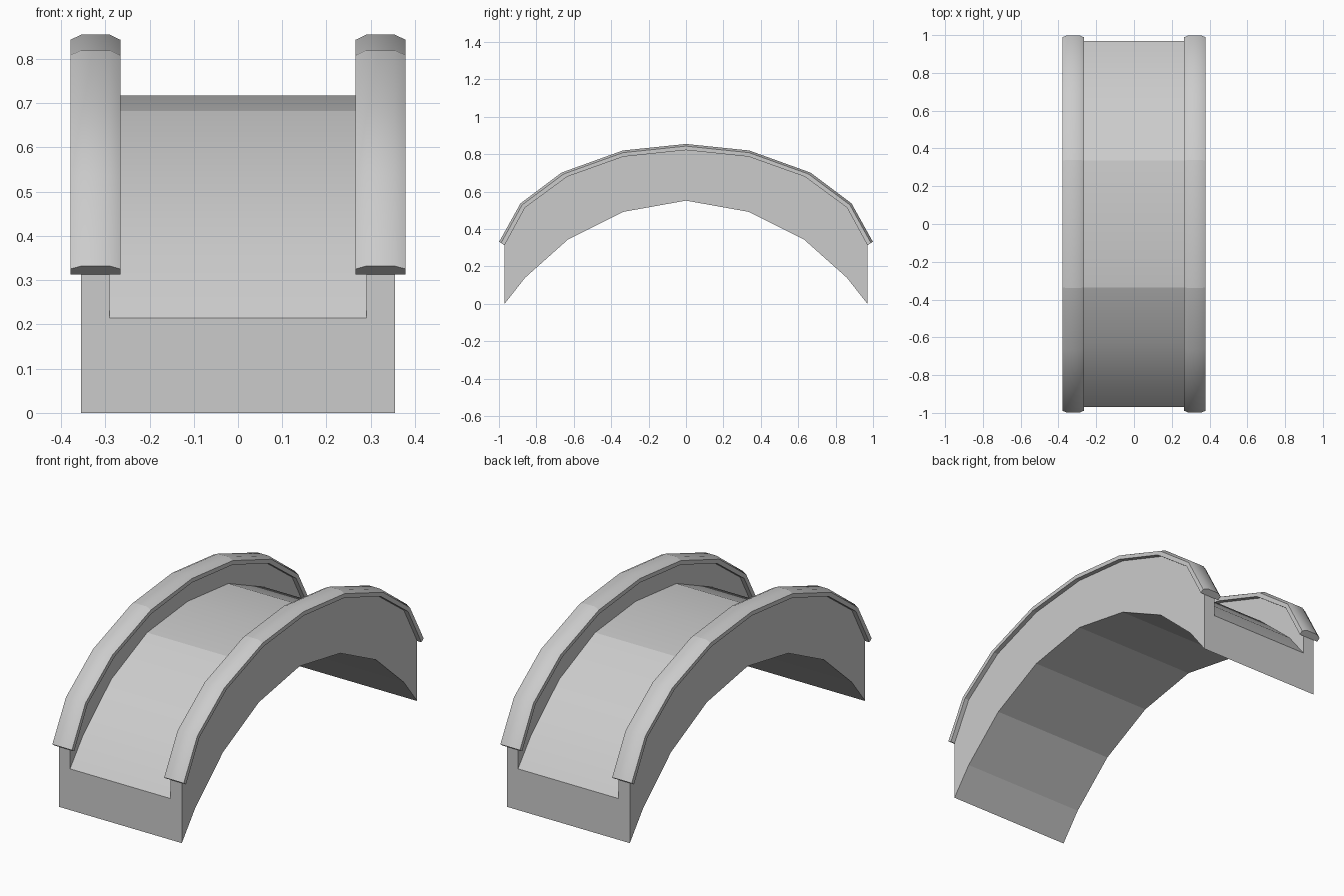
import bpy, bmesh, math

if "Cube" in bpy.data.objects:
    bpy.data.objects.remove(bpy.data.objects["Cube"])

# Half profiles from crown to bank: (y, z)
SOFFIT = [(0, .552), (.335, .492), (.63, .345), (.86, .14), (.97, 0)]
DECK = [(0, .718), (.335, .683), (.63, .552), (.86, .352), (.97, .215)]
WALL = [(0, .822), (.335, .787), (.635, .68), (.86, .515), (.97, .313)]
CAP = [(0, .855), (.338, .82), (.665, .702), (.885, .537), (.999, .332)]


def lerp(a, b, t):
    return [(p[0] + (q[0] - p[0]) * t, p[1] + (q[1] - p[1]) * t) for p, q in zip(a, b)]


def full(half):
    return [(-y, z) for y, z in reversed(half[1:])] + half


def loft(name, section):
    """Join a closed cross-section of (x, half profile) along the arch."""
    columns = [(x, full(h)) for x, h in section]
    bm = bmesh.new()
    rings = [[bm.verts.new((x, *prof[i])) for x, prof in columns] for i in range(9)]
    n = len(columns)
    for a, b in zip(rings, rings[1:]):
        for j in range(n):
            k = (j + 1) % n
            bm.faces.new((a[j], a[k], b[k], b[j]))
    bm.faces.new(rings[0])
    bm.faces.new(rings[-1])
    bmesh.ops.recalc_face_normals(bm, faces=bm.faces)
    # Upper surfaces are smooth, everything else is faceted
    for f in bm.faces:
        f.smooth = f.normal.z > 0.1
    for e in bm.edges:
        crown_break = all(abs(abs(v.co.y) - .336) < .01 for v in e.verts)
        e.smooth = e.calc_face_angle(0) < math.radians(30) and not crown_break
    mesh = bpy.data.meshes.new(name)
    bm.to_mesh(mesh)
    bm.free()
    obj = bpy.data.objects.new(name, mesh)
    bpy.context.collection.objects.link(obj)
    return obj


# Arched span with a sunken walkway between two side walls
loft("bridge_span", [(-.355, SOFFIT), (-.355, WALL), (-.29, WALL), (-.29, DECK),
                     (.29, DECK), (.29, WALL), (.355, WALL), (.355, SOFFIT)])

# Overhanging bevelled capstones on the walls
edge = lerp(WALL, CAP, .65)
for side, s in (("left", -1), ("right", 1)):
    loft("capstone_" + side, [(s * .266, WALL), (s * .266, edge), (s * .29, CAP),
                              (s * .354, CAP), (s * .379, edge), (s * .379, WALL)])
